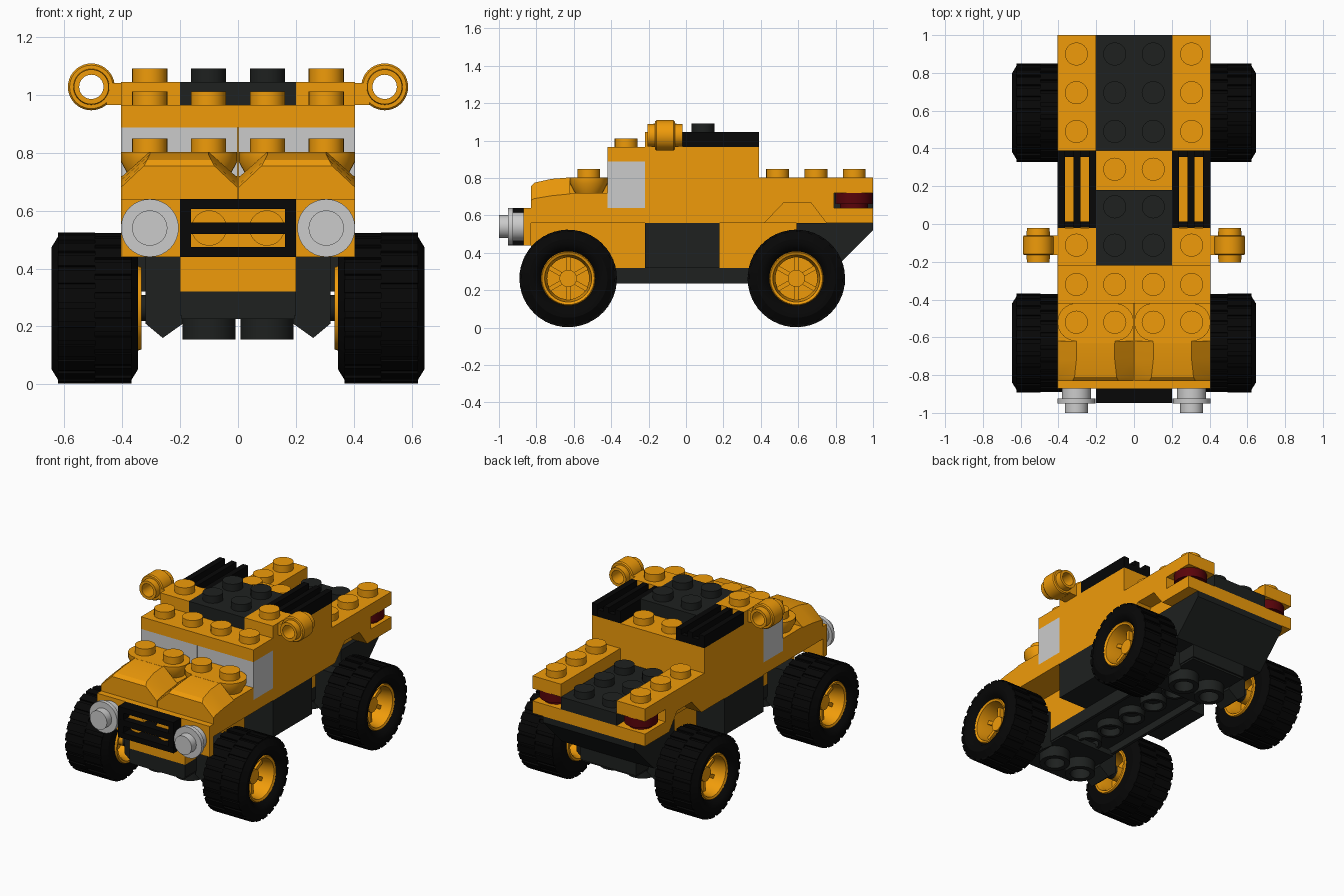
import bpy, bmesh
from math import sin, cos, pi, radians

if "Cube" in bpy.data.objects:
    bpy.data.objects.remove(bpy.data.objects["Cube"])

def material(name, rgb):
    m = bpy.data.materials.new(name)
    m.diffuse_color = (*rgb, 1)
    m.use_nodes = True
    m.node_tree.nodes["Principled BSDF"].inputs["Base Color"].default_value = m.diffuse_color
    return m

ORANGE = material("orange", (0.87, 0.33, 0.003))
DARK = material("dark_grey", (0.013, 0.015, 0.014))
BLACK = material("black", (0.002, 0.002, 0.002))
RED = material("dark_red", (0.10, 0.001, 0.003))

def place(axis, t, a, b):
    return {'X': (t, a, b), 'Y': (a, t, b), 'Z': (a, b, t)}[axis]

class Part:
    """Collects simple solids into one named object."""
    def __init__(self, name, mat=None):
        self.name, self.mat, self.bm = name, mat, bmesh.new()

    def loft(self, rings, closed=False):
        bm, n = self.bm, len(rings[0])
        vs = [[bm.verts.new(p) for p in r] for r in rings]
        pairs = list(zip(vs, vs[1:])) + ([(vs[-1], vs[0])] if closed else [])
        for r0, r1 in pairs:
            for i in range(n):
                j = (i + 1) % n
                bm.faces.new((r0[i], r0[j], r1[j], r1[i]))
        if not closed:
            bm.faces.new(vs[0][::-1])
            bm.faces.new(vs[-1])
        return self

    def prism(self, axis, poly, t0, t1):
        return self.loft([[place(axis, t, a, b) for a, b in poly] for t in (t0, t1)])

    def box(self, x0, x1, y0, y1, z0, z1):
        return self.prism('Z', [(x0, y0), (x1, y0), (x1, y1), (x0, y1)], z0, z1)

    def cyl(self, axis, a, b, r, t0, t1, n=32):
        return self.prism(axis, [(a + r * cos(2 * pi * i / n), b + r * sin(2 * pi * i / n))
                                 for i in range(n)], t0, t1)

    def lathe(self, axis, a, b, profile, n=40):
        return self.loft([[place(axis, t, a + r * cos(2 * pi * i / n), b + r * sin(2 * pi * i / n))
                           for i in range(n)] for t, r in profile], closed=True)

    def tube(self, axis, a, b, r0, r1, t0, t1, n=32):
        return self.lathe(axis, a, b, [(t0, r0), (t0, r1), (t1, r1), (t1, r0)], n)

    def studs(self, xs, ys, z):
        for x in xs:
            for y in ys:
                self.cyl('Z', x, y, 0.061, z - 0.005, z + 0.046, 24)
        return self

    def done(self, mirror=False):
        bm = self.bm
        if mirror:
            d = bmesh.ops.duplicate(bm, geom=bm.verts[:] + bm.edges[:] + bm.faces[:])
            for v in d['geom']:
                if isinstance(v, bmesh.types.BMVert):
                    v.co.x = -v.co.x
        bmesh.ops.recalc_face_normals(bm, faces=bm.faces[:])
        me = bpy.data.meshes.new(self.name)
        bm.to_mesh(me)
        bm.free()
        ob = bpy.data.objects.new(self.name, me)
        bpy.context.collection.objects.link(ob)
        if self.mat:
            me.materials.append(self.mat)
        bpy.ops.object.select_all(action='DESELECT')
        ob.select_set(True)
        bpy.context.view_layer.objects.active = ob
        bpy.ops.object.shade_smooth_by_angle(angle=radians(30))
        return ob

IN, OUT, W = 0.102, 0.305, 0.405          # stud columns and body half width
AXLES = {"front": -0.63, "rear": 0.59}
AZ = 0.263                                # axle height
R0, R1 = 0.966, 1.045                     # roof plate bottom and top

# chassis: hollow bottom plate with tubes
p = Part("chassis_plate", DARK).box(-.2, .2, -.83, .80, .285, .32)
for x in (-.2, .18):
    p.box(x, x + .02, -.83, .80, .237, .29)
for y in (-.83, .78):
    p.box(-.18, .18, y, y + .02, .237, .29)
for i in range(7):
    p.tube('Z', 0, -.63 + i * .203, .06, .08, .237, .29)
p.done()
Part("middle_block", DARK).box(-W, W, -.22, .18, .32, .56).done()
Part("rear_slope", DARK).prism('X', [(.59, .56), (1, .56), (1, .52), (.80, .32), (.59, .32)], -.33, .33).done()
Part("front_core", ORANGE).box(-.2, .2, -.83, -.22, .32, .56).done()
Part("rear_core", ORANGE).box(-.2, .2, .18, .59, .32, .56).done()

# axle holders
for n, y in AXLES.items():
    p = Part(n + "_axle_holder", DARK)
    p.box(-.195, .195, y - .2, y + .2, .225, .26)
    for x in (-.1, .1):
        p.tube('Z', x, y, .06, .092, .155, .23)
    for s in (-1, 1):
        p.prism('Y', [(s * .19, .44), (s * .32, .44), (s * .32, .21), (s * .26, .16), (s * .19, .21)], y - .08, y + .08)
        p.cyl('X', y, AZ, .045, s * .3, s * .5, 20)
    p.done()

# body plate and rear arches
Part("body_plate", ORANGE).box(-W, W, -.83, .39, .56, .64).done()
Part("rear_arch", ORANGE).prism('X', [(.39, .56), (.42, .56), (.52, .665), (.67, .665), (.75, .56), (1, .56),
     (1, .64), (.79, .64), (.79, .72), (.39, .72)], .3, W).box(.2, .3, .39, .79, .64, .72).done(True)
Part("rear_plate", ORANGE).box(-.3, .3, .39, 1, .56, .64).done()

# cargo bed
Part("bed_floor", DARK).box(-.2, .2, .39, 1, .64, .72).studs((-IN, IN), (.49, .695, .9), .72).done()
Part("bed_side", ORANGE).box(.2, W, .39, 1, .72, .803).studs((OUT,), (.49, .695, .9), .803).done(True)
Part("tail_light", RED).cyl('Z', OUT, .898, .075, .64, .665).cyl('Z', OUT, .898, .1, .66, .72).done(True)

# bonnet: lofted bevelled halves with round seats for the studs
p = Part("bonnet", ORANGE)
rings = []
for y, low, top, c in ((-.83, .68, .755, .08), (-.81, .69, .775, .09), (-.72, .705, .795, .1), (-.62, .715, .803, .1)):
    rings.append([(.002, y, .64), (W, y, .64), (W, y, low), (W - c, y, top), (.002 + c, y, top), (.002, y, low)])
p.loft(rings)
p.box(.002, W, -.62, -.42, .64, .72)
p.box(.1, .305, -.63, -.42, .70, .803)
for x in (IN, OUT):                       # seats narrow towards the bottom
    p.loft([[(x + r * cos(i * pi / 16), -.52 + r * sin(i * pi / 16), z) for i in range(32)]
            for r, z in ((.07, .715), (.1, .77), (.1, .803))])
p.studs((IN, OUT), (-.52,), .803).done(True)

# bumper, grille and headlights
Part("bumper", ORANGE).box(-W, W, -.87, -.83, .44, .64).cyl('Y', .1, .54, .061, -.905, -.86).cyl(
     'Y', -.1, .54, .061, -.905, -.86).done()
p = Part("front_grille", BLACK)
for z0, z1 in ((.44, .475), (.52, .56), (.605, .64)):
    p.box(-.2, .2, -.948, -.87, z0, z1)
for x in (-.2, .163):
    p.box(x, x + .037, -.947, -.87, .445, .635)
p.done()
Part("headlight").cyl('Y', OUT, .54, .077, -.93, -.865).cyl('Y', OUT, .54, .1, -.951, -.925).cyl(
     'Y', OUT, .54, .061, -1.0, -.945).done(True)

# cabin
Part("windscreen").box(.002, W, -.42, -.22, .64, .887).done(True)
Part("cabin", ORANGE).box(-W, W, -.22, .39, .64, R0).box(-W, W, -.42, -.21, .887, R0).studs(
     (-OUT, -IN, IN, OUT), (-.32,), R0).studs((-IN, IN), (.29,), R0).done()
Part("roof_panel", DARK).box(-.2, .2, -.22, .18, R0, R1).studs((-IN, IN), (-.112, .091), R1).done()

# roof grilles
p = Part("roof_grille", BLACK)
for x0, x1 in ((.2, .238), (.284, .32), (.366, W)):
    p.box(x0, x1, -.02, .39, R0, R1)
for y in (-.02, .355):
    p.box(.205, .4, y + .001, y + .034, R0, R1 - .035)
p.done(True)

# roof side lamps: plates with a ring on an arm
p = Part("roof_lamp", ORANGE).box(.2, W, -.22, -.02, R0, R1).studs((OUT,), (-.112,), R1)
p.box(.4, .455, -.165, -.06, R0, R1 - .003)
p.lathe('Y', .507, 1.028, [(-.205, .042), (-.205, .06), (-.165, .062), (-.165, .075), (-.158, .081), (-.067, .081),
        (-.06, .075), (-.06, .062), (-.02, .06), (-.02, .042)])
p.done(True)

# wheels
for n, y in AXLES.items():
    for side, s in (("right", 1), ("left", -1)):
        t = Part(f"{n}_{side}_tyre", BLACK)
        t.lathe('X', y, AZ, [(s * a, r) for a, r in ((.61, .145), (.635, .165), (.645, .19), (.645, .21), (.62, .251),
                (.37, .251), (.345, .21), (.345, .145))], 48)
        for k in range(24):               # staggered tread blocks
            for x0, x1, off in ((.495, .622, 0), (.368, .495, .5)):
                a0, a1 = (k + off) * pi / 12, (k + off + .7) * pi / 12
                t.prism('X', [(y + r * cos(a), AZ + r * sin(a)) for r, a in
                              ((.245, a0), (.261, a0), (.261, a1), (.245, a1))], s * x0, s * x1)
        t.done()
        r = Part(f"{n}_{side}_rim", ORANGE)
        r.lathe('X', y, AZ, [(s * a, q) for a, q in ((.333, .142), (.35, .148), (.605, .148), (.618, .14), (.612, .126),
                (.52, .112), (.36, .116), (.333, .128))])
        r.cyl('X', y, AZ, .116, s * .45, s * .47)
        r.cyl('X', y, AZ, .046, s * .36, s * .56)
        for k in range(6):
            a = k * pi / 3 + pi / 6
            c, d, w = cos(a), sin(a), .012
            r.prism('X', [(y + q * c - e * d, AZ + q * d + e * c) for q, e in
                          ((.03, -w), (.122, -w), (.122, w), (.03, w))], s * .46, s * .545)
        r.done()
